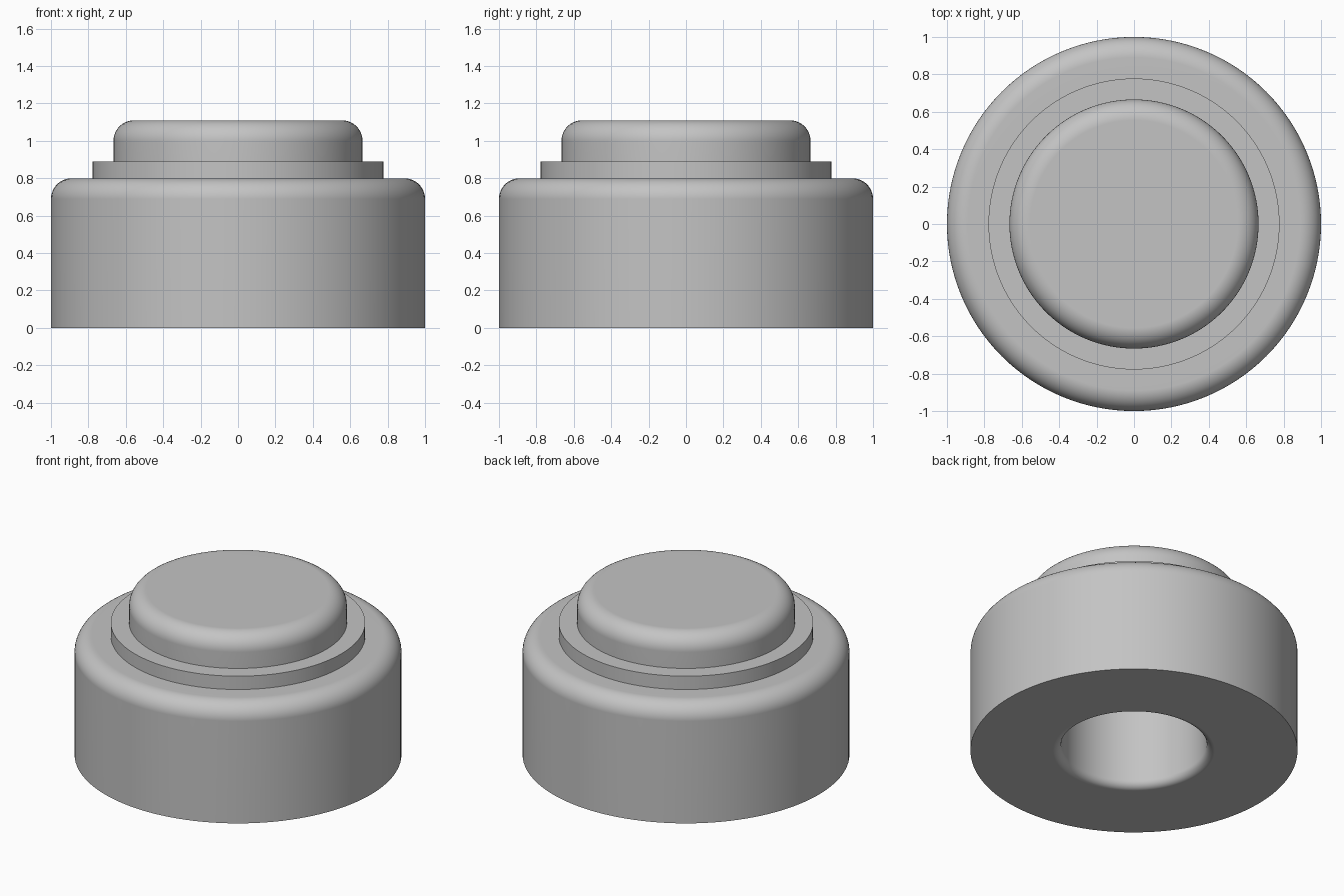
import bpy
import bmesh
from math import cos, sin, pi, radians

SEGMENTS = 128

cube = bpy.data.objects.get("Cube")
if cube:
    bpy.data.objects.remove(cube, do_unlink=True)

# Single plain grey finish
GREY = (0.55, 0.55, 0.55, 1)
grey = bpy.data.materials.new("plain grey")
grey.use_nodes = True
grey.diffuse_color = GREY
grey.node_tree.nodes["Principled BSDF"].inputs["Base Color"].default_value = GREY


def fillet(r, z, size, start, steps=10):
    """Quarter-circle of profile points about (r, z), turning anticlockwise."""
    angles = [start + pi / 2 * i / steps for i in range(steps + 1)]
    return [(r + size * cos(a), z + size * sin(a)) for a in angles]


def lathe(name, profile):
    """Spin a (radius, height) profile around the vertical axis."""
    bm = bmesh.new()
    verts = [bm.verts.new((r, 0, z)) for r, z in profile]
    edges = [bm.edges.new(pair) for pair in zip(verts, verts[1:])]
    bmesh.ops.spin(bm, geom=verts + edges, cent=(0, 0, 0), axis=(0, 0, 1),
                   angle=2 * pi, steps=SEGMENTS, use_merge=True)
    bmesh.ops.remove_doubles(bm, verts=bm.verts, dist=1e-5)
    bmesh.ops.recalc_face_normals(bm, faces=bm.faces)
    mesh = bpy.data.meshes.new(name)
    bm.to_mesh(mesh)
    bm.free()
    mesh.materials.append(grey)
    obj = bpy.data.objects.new(name, mesh)
    bpy.context.collection.objects.link(obj)

    bpy.ops.object.select_all(action="DESELECT")
    obj.select_set(True)
    bpy.context.view_layer.objects.active = obj
    bpy.ops.object.shade_smooth_by_angle(angle=radians(30))
    weighted = obj.modifiers.new("flat caps", "WEIGHTED_NORMAL")
    weighted.keep_sharp = True
    return obj


BODY_R, BODY_TOP = 1.0, 0.8
COLLAR_R, COLLAR_TOP = 0.778, 0.89
BUTTON_R, BUTTON_TOP = 0.666, 1.11
ROUND = 0.11
HOLE_R, HOLE_DEPTH, HOLE_ROUND = 0.445, 0.667, 0.05

# Body: blind hole underneath with a rounded mouth, rounded upper rim
lathe("body",
      [(0, HOLE_DEPTH), (HOLE_R, HOLE_DEPTH)]
      + fillet(HOLE_R + HOLE_ROUND, HOLE_ROUND, HOLE_ROUND, pi)
      + [(BODY_R, 0)]
      + fillet(BODY_R - ROUND, BODY_TOP - ROUND, ROUND, 0)
      + [(COLLAR_R, BODY_TOP)])

# Collar: square-edged step, open where it meets its neighbours
lathe("collar", [(COLLAR_R, BODY_TOP), (COLLAR_R, COLLAR_TOP), (BUTTON_R, COLLAR_TOP)])

# Button: rounded cap on top
lathe("button",
      [(BUTTON_R, COLLAR_TOP)]
      + fillet(BUTTON_R - ROUND, BUTTON_TOP - ROUND, ROUND, 0)
      + [(0, BUTTON_TOP)])

# Open profiles need their normals facing away from the axis or upward
for name in ("collar", "button"):
    mesh = bpy.data.objects[name].data
    if sum(p.normal.z * p.area for p in mesh.polygons) < 0:
        mesh.flip_normals()
